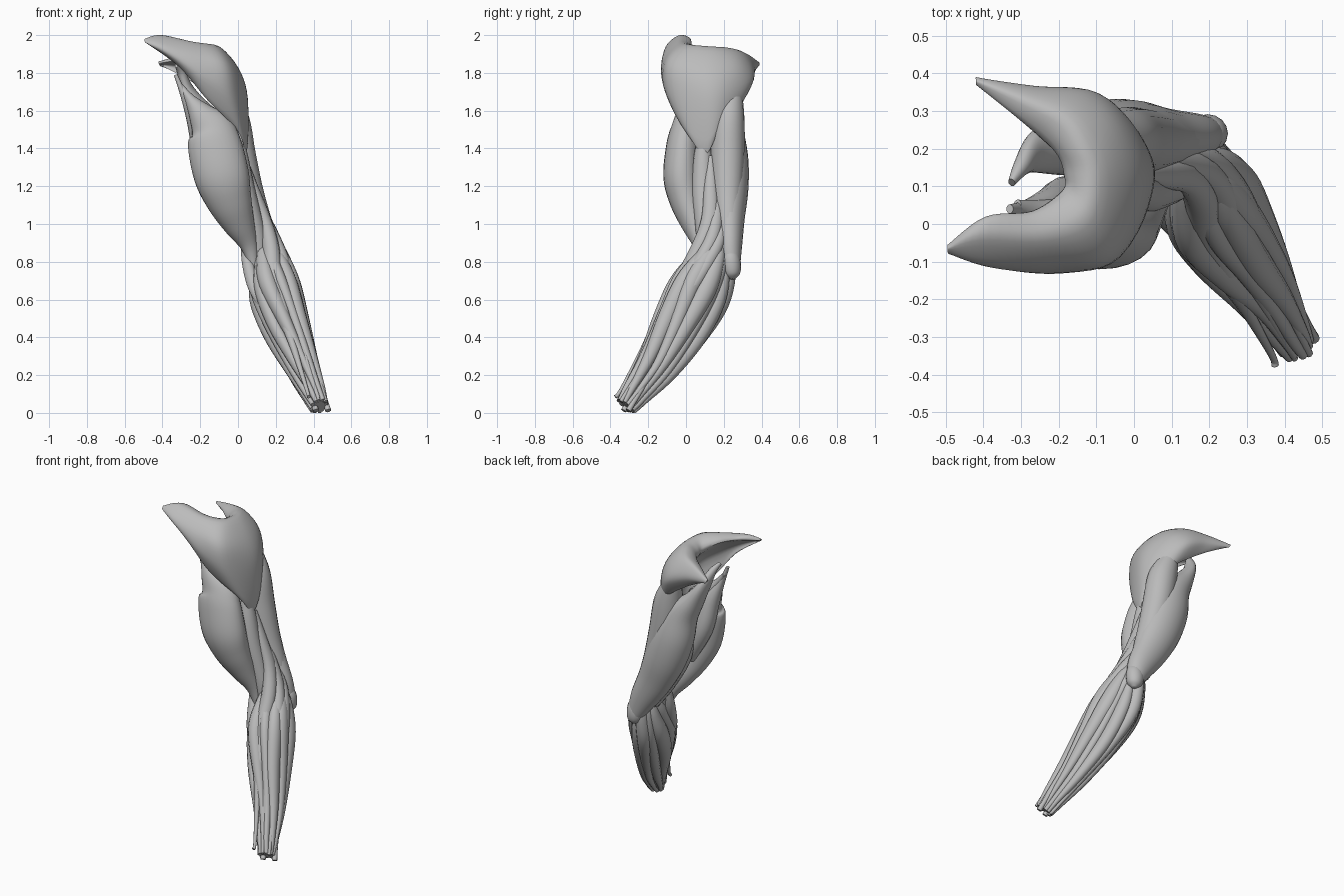
import bpy, math
from mathutils import Vector

grey = bpy.data.materials.new("muscle grey")
grey.diffuse_color = (0.5, 0.5, 0.5, 1)


def spline(pts, steps, closed=False):
    """Catmull-Rom through tuples of any length."""
    n, out = len(pts), []
    get = (lambda i: pts[i % n]) if closed else (lambda i: pts[min(max(i, 0), n - 1)])
    for i in range(n if closed else n - 1):
        for s in range(steps):
            t = s / steps
            out.append([0.5 * (2 * b + (c - a) * t + (2 * a - 5 * b + 4 * c - d) * t * t
                               + (3 * b - a - 3 * c + d) * t ** 3)
                        for a, b, c, d in zip(get(i - 1), get(i), get(i + 1), get(i + 2))])
    return out if closed else out + [list(pts[-1])]


def skin(name, rings):
    """Closed body through a row of equal rings."""
    n = len(rings[0])
    verts = [(p[0], p[1], max(p[2], 0)) for r in rings for p in r]
    faces = [(i * n + j, i * n + (j + 1) % n, (i + 1) * n + (j + 1) % n, (i + 1) * n + j)
             for i in range(len(rings) - 1) for j in range(n)]
    faces += [tuple(range(n))[::-1], tuple(range(len(verts) - n, len(verts)))]
    me = bpy.data.meshes.new(name)
    me.from_pydata(verts, [], faces)
    me.materials.append(grey)
    ob = bpy.data.objects.new(name, me)
    bpy.context.collection.objects.link(ob)
    bpy.context.view_layer.objects.active = ob
    ob.select_set(True)
    bpy.ops.object.mode_set(mode='EDIT')
    bpy.ops.mesh.select_all(action='SELECT')
    bpy.ops.mesh.normals_make_consistent(inside=False)
    bpy.ops.object.mode_set(mode='OBJECT')
    bpy.ops.object.shade_smooth_by_angle(angle=math.radians(50))
    ob.select_set(False)


def frames(path):
    """Centre, sideways and depth axes for each path point."""
    c = [Vector(p[:3]) for p in path]
    for i, p in enumerate(path):
        t = (c[min(i + 1, len(c) - 1)] - c[max(i - 1, 0)]).normalized()
        u = Vector((1, 0, 0))
        u = (u - t * u.dot(t)).normalized()
        yield c[i], u, u.cross(t).normalized(), p


def muscle(name, pts, sides=16, steps=5):
    """Spindle through (x, y, z, half width, half depth) points."""
    rings = []
    for c, u, v, p in frames(spline(pts, steps)):
        angles = [2 * math.pi * k / sides for k in range(sides)]
        rings.append([c + u * (max(p[3], .004) * math.cos(a)) + v * (max(p[4], .004) * math.sin(a))
                      for a in angles])
    skin(name, rings)


# Shoulder cap: inner rim, crest, two outer points and lower rim at each station, front to back
cap = [
    [(-.495, -.055, 1.97), (-.495, -.065, 1.98), (-.495, -.075, 1.97), (-.49, -.08, 1.96), (-.48, -.07, 1.955)],
    [(-.39, .02, 1.975), (-.41, -.03, 2.0), (-.40, -.10, 1.95), (-.36, -.115, 1.89), (-.31, -.07, 1.83)],
    [(-.27, .035, 1.93), (-.24, -.03, 1.965), (-.21, -.11, 1.89), (-.19, -.13, 1.78), (-.165, -.08, 1.66)],
    [(-.19, .09, 1.88), (-.13, .02, 1.95), (-.06, -.08, 1.85), (-.03, -.08, 1.68), (0, 0, 1.49)],
    [(-.185, .13, 1.86), (-.11, .13, 1.94), (0, .1, 1.83), (.05, .1, 1.66), (.04, .1, 1.37)],
    [(-.20, .18, 1.86), (-.14, .21, 1.935), (-.04, .25, 1.84), (.02, .23, 1.69), (.035, .175, 1.49)],
    [(-.25, .23, 1.86), (-.19, .28, 1.92), (-.13, .335, 1.84), (-.09, .345, 1.74), (-.06, .28, 1.62)],
    [(-.32, .29, 1.865), (-.30, .33, 1.895), (-.28, .36, 1.86), (-.26, .365, 1.81), (-.24, .33, 1.75)],
    [(-.42, .37, 1.85), (-.42, .38, 1.86), (-.42, .39, 1.85), (-.41, .385, 1.835), (-.40, .37, 1.835)],
]
stations = []
for T, C, M, N, B in cap:
    inner = [.3 * (m + n) + .2 * (t + b) for t, m, n, b in zip(T, M, N, B)]
    stations.append([x for p in (T, C, M, N, B, inner) for x in p])
rings = []
for s in spline(stations, 6):
    rings.append(spline([s[k:k + 3] for k in range(0, 18, 3)], 5, True))
skin("shoulder_cap", rings)

# Upper arm
muscle("front_upper_arm", [
    (-.31, .05, 1.74, .012, .015), (-.255, .03, 1.66, .03, .035), (-.195, .01, 1.58, .07, .06),
    (-.14, 0, 1.5, .12, .08), (-.122, -.015, 1.41, .143, .09), (-.085, -.02, 1.25, .145, .10),
    (-.045, .005, 1.12, .12, .09), (.005, .045, 1.0, .085, .07), (.06, .08, .88, .045, .04),
    (.09, .09, .74, .02, .02)], 24)
muscle("front_short_strap", [
    (-.33, .04, 1.79, .01, .012), (-.285, .04, 1.68, .02, .025), (-.22, .05, 1.54, .05, .05),
    (-.17, .07, 1.35, .06, .06), (-.08, .08, 1.15, .04, .04)])
muscle("rear_upper_arm", [
    (-.325, .11, 1.84, .01, .014), (-.30, .15, 1.80, .022, .025), (-.265, .19, 1.71, .033, .055),
    (-.20, .205, 1.60, .062, .075), (-.125, .215, 1.49, .10, .09), (-.07, .225, 1.34, .13, .105),
    (-.01, .23, 1.18, .13, .10), (.065, .23, 1.02, .11, .08), (.145, .232, .88, .085, .065),
    (.19, .24, .78, .055, .048)], 24)
muscle("rear_outer_upper_arm", [
    (-.08, .25, 1.76, .03, .03), (-.065, .24, 1.68, .06, .06), (-.03, .225, 1.55, .09, .085),
    (.005, .22, 1.36, .09, .09), (.055, .22, 1.17, .08, .08), (.125, .225, .99, .06, .06),
    (.18, .235, .84, .04, .04)])
muscle("rear_inner_upper_arm", [
    (-.13, .17, 1.4, .03, .03), (-.08, .15, 1.2, .06, .06), (.02, .17, 1.0, .06, .06),
    (.10, .20, .85, .04, .04)])
muscle("deep_upper_arm", [
    (0, .09, 1.5, .02, .02), (.005, .09, 1.35, .05, .05), (.03, .09, 1.18, .06, .06),
    (.075, .10, 1.02, .055, .055), (.105, .11, .88, .055, .05), (.13, .11, .72, .03, .03)])
muscle("elbow_knob", [
    (.18, .23, .87, .035, .03), (.19, .237, .82, .054, .048), (.196, .242, .77, .054, .05),
    (.203, .246, .73, .04, .038), (.207, .248, .708, .012, .012)])

# Long outer straps sweeping from the upper arm to the thumb side
straps = [
    [(.03, .13, 1.36, .012, .015), (.08, .13, 1.2, .025, .035), (.14, .125, 1.02, .037, .045),
     (.175, .07, .87, .045, .045), (.19, -.02, .71, .045, .04), (.235, -.12, .54, .035, .03),
     (.30, -.23, .33, .018, .016), (.365, -.345, .12, .01, .01), (.375, -.375, .085, .01, .01)],
    [(.07, .16, 1.2, .012, .015), (.125, .16, 1.07, .026, .035), (.185, .14, .93, .037, .04),
     (.23, .08, .81, .042, .04), (.265, -.015, .67, .04, .038), (.30, -.125, .49, .03, .028),
     (.36, -.24, .28, .017, .016), (.425, -.35, .08, .01, .01)],
    [(.15, .19, 1.0, .015, .02), (.205, .165, .89, .032, .035), (.26, .10, .77, .037, .038),
     (.308, .012, .63, .035, .035), (.34, -.095, .45, .028, .026), (.402, -.22, .25, .017, .016),
     (.465, -.345, .06, .011, .011)],
]
for k, pts in enumerate(straps):
    muscle("outer_forearm_strap_%d" % (k + 1), pts, 12)

# Forearm core and the ring of uneven cords around it: axis point, ring size, cord size
axis = [(.15, .18, .90, .035, .022), (.17, .14, .79, .08, .034), (.20, .07, .64, .113, .041),
        (.262, -.03, .45, .105, .035), (.342, -.15, .25, .079, .025), (.405, -.265, .10, .057, .015),
        (.43, -.315, .035, .046, .011)]
muscle("forearm_core", [(x, y, z, r * .7, r * .88) for x, y, z, r, _ in axis])
count = 12
for k in range(count):
    path = []
    for i, (c, u, v, p) in enumerate(frames(axis)):
        a = 2 * math.pi * k / count + .09 * i + .1 * math.sin(1.9 * k + 1.3 * i)
        size = p[4] * (1 + .2 * math.sin(2.4 * k + .8 * i))
        r = p[3] * (1 - .24 * max(0, math.cos(a - math.pi / 4)) ** 4)
        q = c + u * (r * .9 * math.cos(a)) + v * (r * 1.12 * math.sin(a))
        path.append((q.x, q.y, q.z, size, size * 1.15))
    muscle("forearm_cord_%d" % (k + 1), path, 12)

# Short slanted muscle across the inner elbow, and wrist tendon stubs
muscle("inner_elbow_strap", [
    (.03, .13, .92, .015, .015), (.05, .09, .80, .03, .03), (.09, .02, .66, .035, .03),
    (.16, -.06, .53, .025, .02), (.23, -.12, .43, .012, .012)])
for k, (x, y) in enumerate([(.395, -.31), (.41, -.325), (.475, -.30)]):
    muscle("wrist_tendon_%d" % (k + 1), [
        (x - .055, y + .11, .2, .014, .014), (x - .015, y + .03, .07, .014, .014),
        (x + .003, y - .005, .012, .016, .016)], 10)
